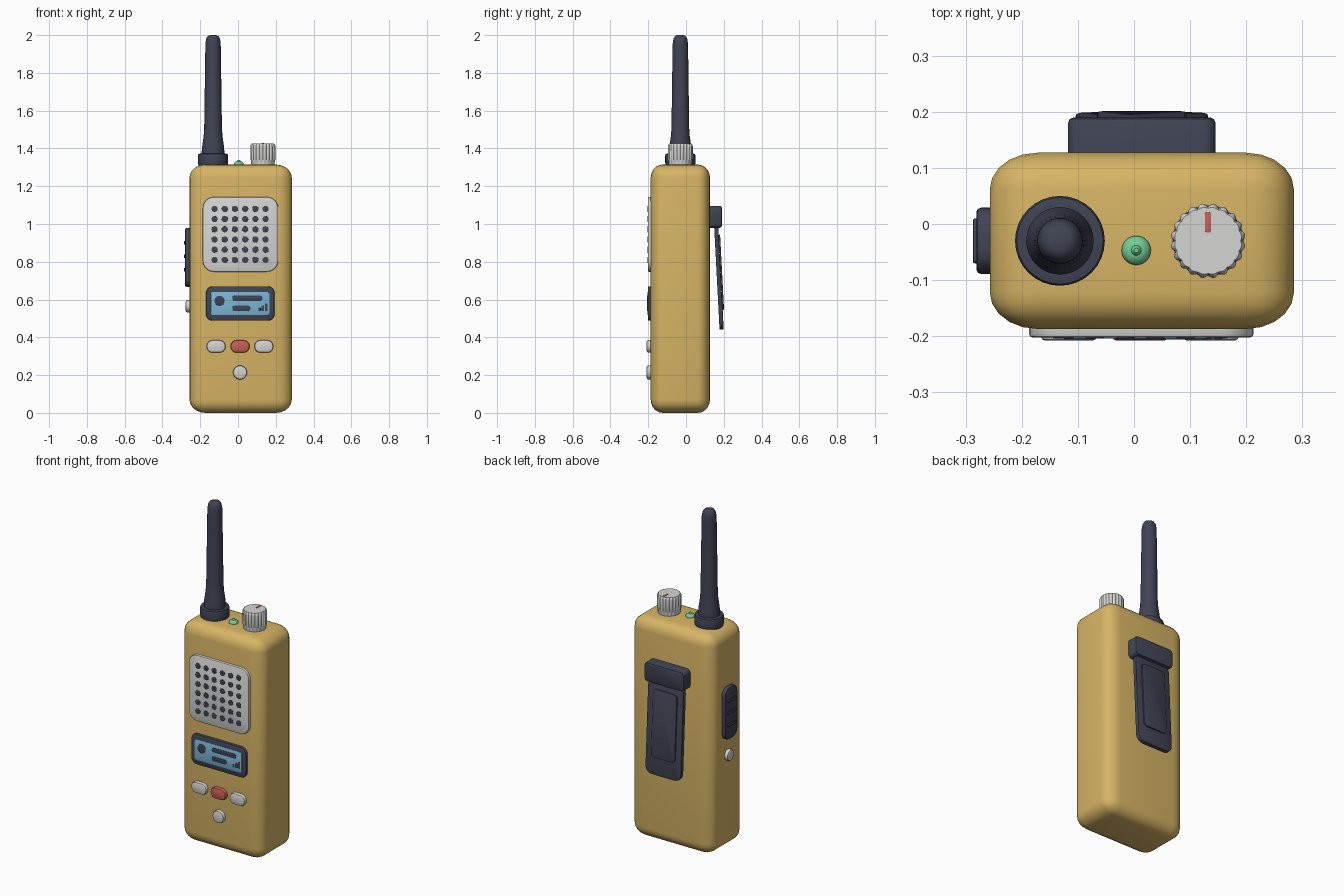
import bpy, bmesh, math
from mathutils import Matrix, Vector

cube = bpy.data.objects.get("Cube")
if cube:
    bpy.data.objects.remove(cube, do_unlink=True)


def material(name, rgb):
    m = bpy.data.materials.new(name)
    m.use_nodes = True
    m.diffuse_color = (*rgb, 1)
    m.node_tree.nodes["Principled BSDF"].inputs["Base Color"].default_value = (*rgb, 1)
    return m


YELLOW = material("mustard_yellow", (0.68, 0.46, 0.13))
DARK = material("dark_slate", (0.051, 0.057, 0.088))
WHITE = material("light_grey", (0.66, 0.66, 0.65))
RED = material("red", (0.58, 0.115, 0.095))
GREEN = material("green", (0.17, 0.61, 0.31))
BLUE = material("screen_blue", (0.19, 0.46, 0.64))

# Facing directions: across, up and outward axes of each side
AXES = {
    "front": ((1, 0, 0), (0, 0, 1), (0, -1, 0)),
    "back": ((-1, 0, 0), (0, 0, 1), (0, 1, 0)),
    "right": ((0, -1, 0), (0, 0, 1), (-1, 0, 0)),
    "top": ((1, 0, 0), (0, 1, 0), (0, 0, 1)),
}


def finish(name, bm, mat, matrix=None):
    bmesh.ops.remove_doubles(bm, verts=bm.verts, dist=1e-5)
    if matrix:
        bm.transform(matrix)
    bmesh.ops.recalc_face_normals(bm, faces=bm.faces)
    for f in bm.faces:
        f.smooth = True
    for e in bm.edges:
        e.smooth = e.calc_face_angle(0) < 0.6
    mesh = bpy.data.meshes.new(name)
    bm.to_mesh(mesh)
    bm.free()
    mesh.materials.append(mat)
    ob = bpy.data.objects.new(name, mesh)
    bpy.context.collection.objects.link(ob)
    return ob


def ring(w, h, r, d, n=6):
    """Rounded rectangle at depth d; a circle when w = h = 2r."""
    pts = []
    for q, (sx, sy) in enumerate(((1, 1), (-1, 1), (-1, -1), (1, -1))):
        for k in range(n + 1):
            a = math.pi / 2 * (q + k / n)
            pts.append((sx * (w / 2 - r) + r * math.cos(a),
                        sy * (h / 2 - r) + r * math.sin(a), d))
    return pts


def loft(name, rings, facing, pos, mat, tilt=0):
    """Skin a stack of rings, cap both ends and place it on a side."""
    bm = bmesh.new()
    loops = [[bm.verts.new(p) for p in pts] for pts in rings]
    n = len(loops[0])
    for a, b in zip(loops, loops[1:]):
        for i in range(n):
            j = (i + 1) % n
            bm.faces.new((a[i], a[j], b[j], b[i]))
    bm.faces.new(loops[0][::-1])
    bm.faces.new(loops[-1])
    basis = Matrix([Vector(v) for v in AXES[facing]]).transposed().to_4x4()
    place = Matrix.Translation(pos) @ Matrix.Rotation(tilt, 4, "X") @ basis
    return finish(name, bm, mat, place)


def plate(name, facing, pos, w, h, depth, r, mat, soft=0.004, tilt=0):
    """Rounded plate whose outer edge is softened."""
    rings = [ring(w, h, r, 0), ring(w, h, r, depth - soft),
             ring(w - 0.6 * soft, h - 0.6 * soft, r - 0.3 * soft, depth - 0.3 * soft),
             ring(w - 2 * soft, h - 2 * soft, max(r - soft, 0.0005), depth)]
    return loft(name, rings, facing, pos, mat, tilt)


def turned(name, profile, pos, mat, n=8):
    return loft(name, [ring(2 * r, 2 * r, r, z, n) for r, z in profile], "top", pos, mat)


CX, CY = 0.014, -0.03
FRONT, BACK, TOP, SIDE = -0.187, 0.127, 1.315, -0.257

# Body: box bevelled with a slightly different radius along each axis
size, radius = Vector((0.542, 0.314, TOP)), Vector((0.085, 0.065, 0.07))
bm = bmesh.new()
bmesh.ops.create_cube(bm, size=1)
bm.transform(Matrix.Diagonal([s / r for s, r in zip(size, radius)]).to_4x4())
bmesh.ops.bevel(bm, geom=bm.edges[:], offset=1, segments=5, profile=0.5, affect="EDGES")
finish("body", bm, YELLOW,
       Matrix.Translation((CX, CY, TOP / 2)) @ Matrix.Diagonal(radius).to_4x4())

# Speaker grille with a grid of holes
plate("speaker_panel", "front", (0.013, FRONT + 0.01, 0.945), 0.4, 0.396, 0.025, 0.06, WHITE, 0.006)
for i in range(6):
    for j in range(6):
        plate("speaker_hole", "front", (-0.124 + 0.054 * i, -0.2, 0.81 + 0.054 * j),
              0.033, 0.033, 0.004, 0.0165, DARK, 0.0005)

# Display with its icons
plate("display_frame", "front", (0.012, FRONT + 0.01, 0.579), 0.363, 0.182, 0.025, 0.036, DARK, 0.006)
plate("display_screen", "front", (0.011, -0.2, 0.579), 0.311, 0.124, 0.004, 0.014, BLUE, 0.001)
icons = [(-0.098, 0.593, 0.054, 0.054, 0.027), (0.05, 0.607, 0.16, 0.027, 0.0125),
         (0.018, 0.554, 0.096, 0.027, 0.0125)]
icons += [(0.114 + 0.018 * i, 0.54 + (0.018 + 0.011 * i) / 2, 0.013, 0.018 + 0.011 * i, 0.002)
          for i in range(3)]
for x, z, w, h, r in icons:
    plate("display_icon", "front", (x, -0.203, z), w, h, 0.003, r, DARK, 0.0005)

# Front buttons
for name, x, mat in (("left_button", 0.137, WHITE), ("middle_button", 0.011, RED),
                     ("right_button", -0.116, WHITE)):
    plate(name, "front", (x, FRONT + 0.01, 0.352), 0.1, 0.066, 0.031, 0.032, mat, 0.008)
plate("round_button", "front", (0.011, FRONT + 0.01, 0.214), 0.074, 0.074, 0.031, 0.037, WHITE, 0.008)

# Talk key with grip ridges, and a small side button
plate("talk_key", "right", (SIDE + 0.01, CY, 0.823), 0.118, 0.311, 0.034, 0.045, DARK, 0.008)
for i in range(3):
    plate("talk_key_ridge", "right", (SIDE - 0.022, CY, 0.757 + 0.072 * i),
          0.08, 0.018, 0.008, 0.008, DARK, 0.003)
plate("side_button", "right", (SIDE + 0.01, CY, 0.565), 0.066, 0.066, 0.03, 0.033, WHITE, 0.008)

# Antenna
turned("antenna_collar", [(0.074, -0.02), (0.08, 0.008), (0.08, 0.048), (0.077, 0.056), (0.066, 0.058)],
       (-0.132, CY, TOP), DARK)
turned("antenna", [(0.06, 0), (0.06, 0.07), (0.057, 0.1), (0.05, 0.15), (0.047, 0.19), (0.041, 0.62),
                   (0.04, 0.645), (0.036, 0.667), (0.028, 0.68), (0.018, 0.685)],
       (-0.132, CY, TOP), DARK)


# Volume knob: scalloped rim and a red pointer
def scallop(r, d, depth, lobes=20, step=6):
    pts = []
    for i in range(lobes * step):
        a = math.tau * i / (lobes * step)
        rr = r - depth * (1 - abs(math.sin(a * lobes / 2)))
        pts.append((rr * math.cos(a), rr * math.sin(a), d))
    return pts


loft("volume_knob", [scallop(0.061, -0.01, 0), scallop(0.063, 0.02, 0), scallop(0.067, 0.026, 0.006),
                     scallop(0.067, 0.095, 0.006), scallop(0.065, 0.104, 0.005),
                     scallop(0.06, 0.11, 0.002)],
     "top", (0.132, CY, TOP), WHITE)
plate("knob_pointer", "top", (0.132, 0.003, TOP + 0.108), 0.011, 0.037, 0.005, 0.004, RED, 0.001)

# Status light
turned("status_light", [(0.026, -0.01), (0.026, 0.004), (0.022, 0.011), (0.014, 0.016), (0.009, 0.017),
                        (0.008, 0.021), (0.004, 0.025)], (0.004, -0.047, TOP), GREEN)

# Belt clip: mounting block, tilted arm and raised pad
plate("clip_block", "back", (CX, BACK - 0.01, 1.038), 0.263, 0.116, 0.073, 0.022, DARK, 0.01)
tilt = math.radians(3)
plate("clip_arm", "back", (CX, 0.163, 0.72), 0.236, 0.56, 0.022, 0.045, DARK, 0.005, tilt)
plate("clip_pad", "back", (CX, 0.184, 0.745), 0.16, 0.4, 0.007, 0.025, DARK, 0.003, tilt)
